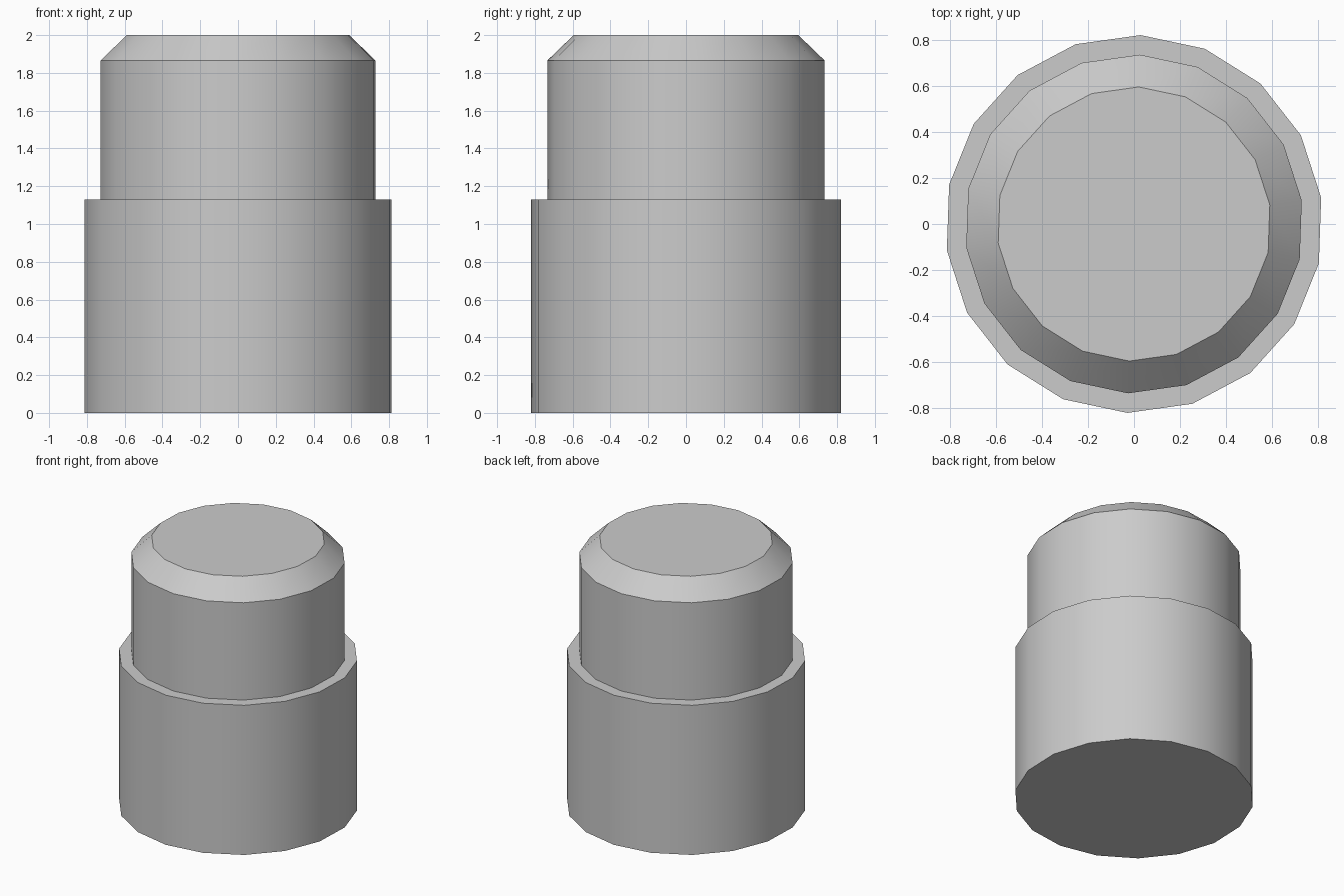
import bpy, bmesh
from math import sin, cos, radians

cube = bpy.data.objects.get("Cube")
if cube:
    bpy.data.objects.remove(cube, do_unlink=True)

SIDES = 18
TWIST = radians(8)

# Single plain grey
grey = bpy.data.materials.new("plain grey")
grey.use_nodes = True
colour = (0.6, 0.6, 0.6, 1)
grey.diffuse_color = colour
grey.node_tree.nodes["Principled BSDF"].inputs["Base Color"].default_value = colour


def lathe(name, profile):
    """Turn (radius, height) rings into a closed solid with flat end caps."""
    bm = bmesh.new()
    step = radians(360 / SIDES)
    rings = [[bm.verts.new((r * cos(TWIST + i * step), r * sin(TWIST + i * step), z))
              for i in range(SIDES)] for r, z in profile]
    for low, high in zip(rings, rings[1:]):
        for i in range(SIDES):
            j = (i + 1) % SIDES
            bm.faces.new((low[i], low[j], high[j], high[i]))
    bm.faces.new(rings[0][::-1])
    bm.faces.new(rings[-1])
    mesh = bpy.data.meshes.new(name)
    bm.to_mesh(mesh)
    bm.free()
    mesh.materials.append(grey)
    obj = bpy.data.objects.new(name, mesh)
    bpy.context.collection.objects.link(obj)
    bpy.ops.object.select_all(action='DESELECT')
    obj.select_set(True)
    bpy.context.view_layer.objects.active = obj
    bpy.ops.object.shade_smooth_by_angle(angle=radians(30))
    return obj


# Wide base, ledge, narrower neck and bevelled top in one turned profile
lathe("stepped_peg", [(0.82, 0), (0.82, 1.13), (0.735, 1.13), (0.735, 1.865), (0.595, 2)])
